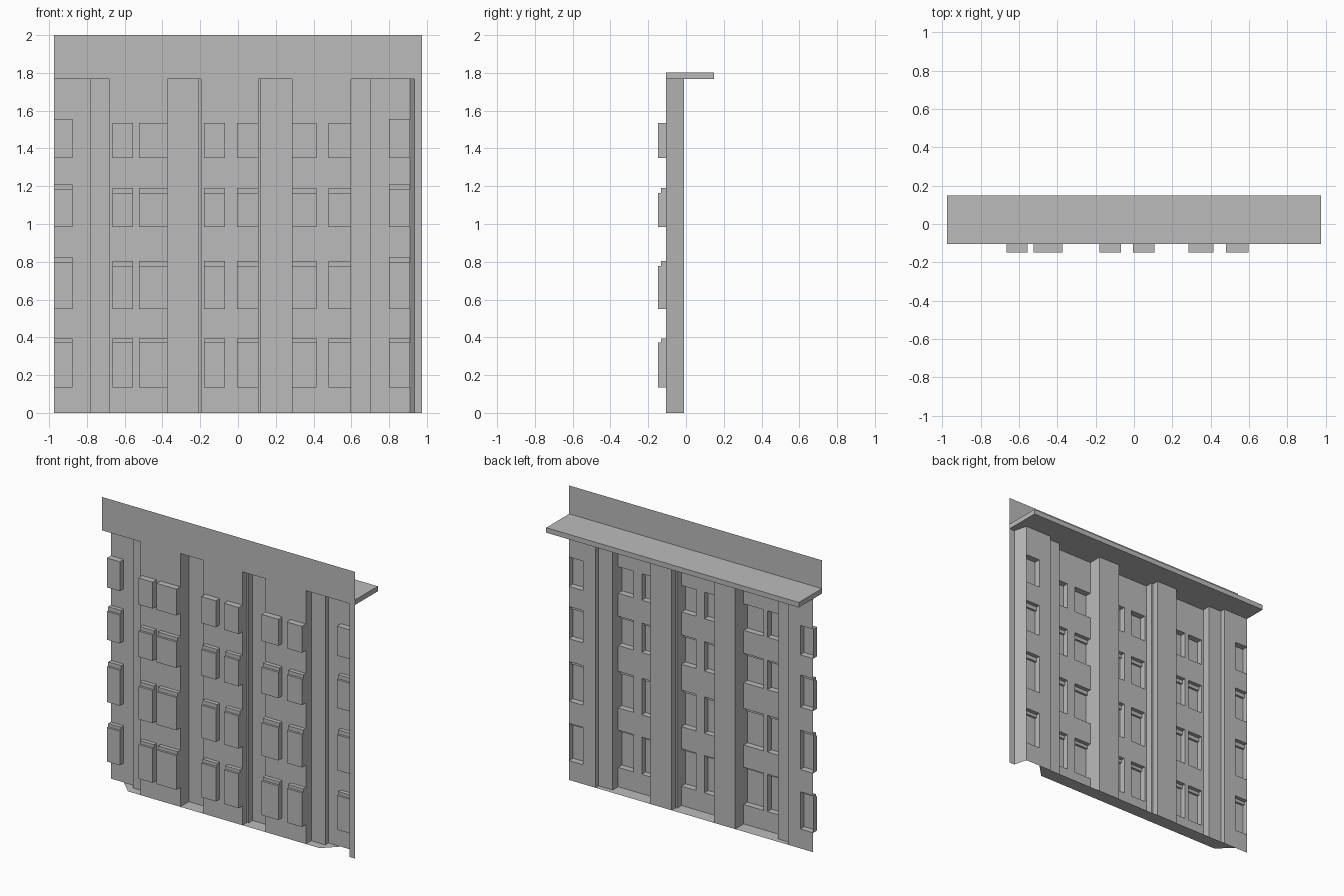
import bpy, bmesh

if "Cube" in bpy.data.objects:
    bpy.data.objects.remove(bpy.data.objects["Cube"])

FRONT, MID, BACK = -0.105, -0.045, -0.01
TOP = 1.77

grey = bpy.data.materials.new("plain_grey")
grey.diffuse_color = (0.5, 0.5, 0.5, 1)
grey.use_nodes = True
grey.node_tree.nodes["Principled BSDF"].inputs["Base Color"].default_value = grey.diffuse_color


def make(name, quads):
    """Build one object from a list of corner loops."""
    bm = bmesh.new()
    for q in quads:
        bm.faces.new([bm.verts.new(p) for p in q])
    bmesh.ops.remove_doubles(bm, verts=bm.verts, dist=0.0005)
    me = bpy.data.meshes.new(name)
    bm.to_mesh(me)
    bm.free()
    me.materials.append(grey)
    ob = bpy.data.objects.new(name, me)
    bpy.context.collection.objects.link(ob)
    return ob


def wall(x0, y0, x1, y1, z0=0.0, z1=TOP):
    return [(x0, y0, z0), (x1, y1, z0), (x1, y1, z1), (x0, y0, z1)]


def panel(x0, x1, y, holes):
    """Flat wall with rectangular openings left out."""
    xs = sorted({x0, x1} | {v for h in holes for v in h[:2]})
    zs = sorted({0.0, TOP} | {v for h in holes for v in h[2:4]})
    out = []
    for a, b in zip(xs, xs[1:]):
        for c, d in zip(zs, zs[1:]):
            mx, mz = (a + b) / 2, (c + d) / 2
            if not any(h[0] < mx < h[1] and h[2] < mz < h[3] for h in holes):
                out.append(wall(a, y, b, y, c, d))
    return out


def window(x0, x1, z0, z1, step, y):
    """Projecting window, open at the back, with a lower lip along its top."""
    prof = [(y, z0), (y - 0.043, z0)]
    if step:
        prof += [(y - 0.043, z1 - step), (y - 0.028, z1 - step), (y - 0.028, z1)]
    else:
        prof += [(y - 0.043, z1)]
    prof += [(y, z1)]
    out = [[(x0, *p), (x1, *p), (x1, *q), (x0, *q)] for p, q in zip(prof, prof[1:])]
    out += [[(x, *p) for p in prof] for x in (x0, x1)]
    return out


# Window rows: bottom, top, lip height
inner_rows = [(0.135, 0.395, 0.022), (0.55, 0.805, 0.027),
              (0.985, 1.19, 0.025), (1.35, 1.535, 0)]
end_rows = [(0.135, 0.395, 0.022), (0.55, 0.825, 0.028),
            (0.985, 1.21, 0.028), (1.35, 1.555, 0)]

# Windowed panels: name, x range, depth, window columns, rows
panels = [
    ("left_end", -0.975, -0.78, BACK, [(-0.975, -0.875)], end_rows),
    ("left_bay", -0.68, -0.372, FRONT, [(-0.665, -0.555), (-0.525, -0.372)], inner_rows),
    ("middle_bay", -0.195, 0.108, FRONT, [(-0.18, -0.068), (-0.005, 0.108)], inner_rows),
    ("right_bay", 0.285, 0.597, FRONT, [(0.285, 0.415), (0.48, 0.597)], inner_rows),
    ("right_end", 0.705, 0.91, BACK, [(0.8, 0.91)], end_rows),
]
for name, x0, x1, y, cols, rows in panels:
    holes = [(a, b, c, d, s) for a, b in cols for c, d, s in rows]
    make(name + "_wall", panel(x0, x1, y, holes))
    make(name + "_windows", [f for h in holes for f in window(*h, y)])

# Plain stepped strips between the panels, as plan polylines
strips = {
    "left_step": [(-0.78, BACK), (-0.78, MID), (-0.68, MID), (-0.68, FRONT)],
    "left_recess": [(-0.372, FRONT), (-0.372, BACK), (-0.21, BACK),
                    (-0.21, -0.055), (-0.195, -0.055), (-0.195, FRONT)],
    "right_recess": [(0.108, FRONT), (0.108, -0.055), (0.12, -0.055),
                     (0.12, BACK), (0.285, BACK), (0.285, FRONT)],
    "right_step": [(0.597, FRONT), (0.597, MID), (0.705, MID), (0.705, BACK)],
    "right_corner": [(0.91, BACK), (0.935, FRONT), (0.975, FRONT)],
}
for name, pts in strips.items():
    make(name, [wall(*p, *q) for p, q in zip(pts, pts[1:])])

# Floor cap closing the recesses at the base
make("base_cap", [[(-0.775, FRONT, 0), (0.705, FRONT, 0), (0.8, BACK, 0), (-0.875, BACK, 0)]])

# Roof slab running back from the facade
bpy.ops.mesh.primitive_cube_add(size=1, location=(0, 0.0215, 1.785))
slab = bpy.context.object
slab.name = "roof_slab"
slab.scale = (1.95, 0.253, 0.035)
slab.data.materials.append(grey)

# Thin parapet on the front edge
make("parapet", [wall(-0.975, FRONT, 0.975, FRONT, 1.8, 2.0)])
